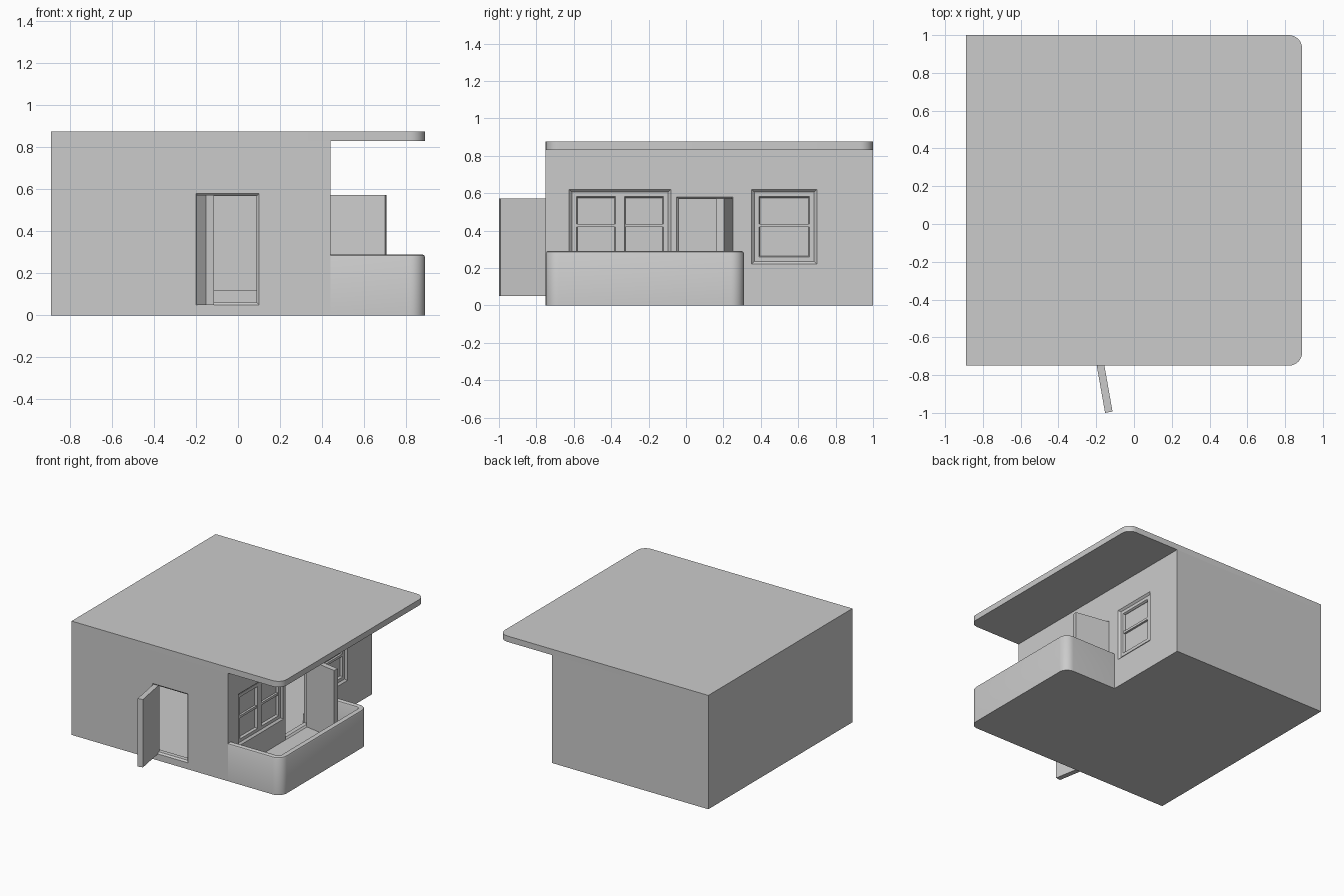
import bpy, bmesh
from math import radians, sin, cos, pi

if "Cube" in bpy.data.objects:
    bpy.data.objects.remove(bpy.data.objects["Cube"])

X0, X1, XR = -0.89, 0.44, 0.89      # house left, house right, balcony/roof right
Y0, Y1, YB = -0.75, 1.0, 0.31       # front, back, balcony back
FLOOR, CEIL, TOP, T = 0.05, 0.83, 0.875, 0.05


def finish(name, bm, smooth=False):
    bmesh.ops.recalc_face_normals(bm, faces=bm.faces)
    me = bpy.data.meshes.new(name)
    bm.to_mesh(me)
    bm.free()
    ob = bpy.data.objects.new(name, me)
    bpy.context.collection.objects.link(ob)
    if smooth:
        bpy.ops.object.select_all(action='DESELECT')
        bpy.context.view_layer.objects.active = ob
        ob.select_set(True)
        bpy.ops.object.shade_smooth_by_angle(angle=radians(30))
    return ob


def box(name, x0, x1, y0, y1, z0, z1):
    return slab(name, [(x0, y0), (x1, y0), (x1, y1), (x0, y1)], z0, z1)


def slab(name, outline, z0, z1, smooth=False):
    bm = bmesh.new()
    f = bm.faces.new([bm.verts.new((x, y, z0)) for x, y in outline])
    ext = bmesh.ops.extrude_face_region(bm, geom=[f])
    for v in ext['geom']:
        if isinstance(v, bmesh.types.BMVert):
            v.co.z = z1
    return finish(name, bm, smooth)


def loft(name, loops, closed_loop=True, smooth=False):
    """Bridge a closed cycle of point loops."""
    bm = bmesh.new()
    rows = [[bm.verts.new(p) for p in loop] for loop in loops]
    n = len(rows[0])
    for a, b in zip(rows, rows[1:] + rows[:1]):
        for i in range(n if closed_loop else n - 1):
            j = (i + 1) % n
            bm.faces.new((a[i], a[j], b[j], b[i]))
    return finish(name, bm, smooth)


def rounded_path(x0, x1, y0, y1, off=0.0, r=0.07, seg=8):
    """U-shaped path with rounded corners on the +x side, inset by off."""
    pts = [(x0, y0 + off)]
    for cy, start in ((y0 + r, -pi / 2), (y1 - r, 0)):
        for i in range(seg + 1):
            a = start + pi / 2 * i / seg
            pts.append((x1 - r + (r - off) * cos(a), cy + (r - off) * sin(a)))
    return pts + [(x0, y1 - off)]


def frame(name, axis, a0, a1, z0, z1, profile):
    """Rectangular moulding; profile holds (inset, depth) pairs."""
    loops = []
    for d, t in profile:
        rect = [(a0 + d, z0 + d), (a1 - d, z0 + d), (a1 - d, z1 - d), (a0 + d, z1 - d)]
        loops.append([(t, a, z) if axis == 'x' else (a, t, z) for a, z in rect])
    return loft(name, loops)


# Roof with rounded corners on the overhang
slab("roof", rounded_path(X0, XR, Y0, Y1), CEIL, TOP, True)

# House walls with room and openings cut out
walls = box("walls", X0, X1, Y0, Y1, 0, CEIL)
cutters = [
    box("cut_room", X0 + T, X1 - T, Y0 + T, Y1 - T, FLOOR, CEIL + 0.1),
    box("cut_front_door", -0.20, 0.10, Y0 - 0.1, Y0 + 0.1, FLOOR, 0.58),
    box("cut_side_door", X1 - 0.1, X1 + 0.1, -0.05, 0.25, FLOOR, 0.58),
    box("cut_double_window", X1 - 0.1, X1 + 0.1, -0.625, -0.08, 0.22, 0.62),
    box("cut_single_window", X1 - 0.1, X1 + 0.1, 0.35, 0.70, 0.22, 0.62),
]
bpy.context.view_layer.objects.active = walls
for c in cutters:
    m = walls.modifiers.new("cut", 'BOOLEAN')
    m.operation, m.object, m.solver = 'DIFFERENCE', c, 'EXACT'
    bpy.ops.object.modifier_apply(modifier=m.name)
    bpy.data.objects.remove(c)

# Balcony floor and parapet with softened rim
W = 0.045
slab("balcony_floor", rounded_path(X1, XR, Y0, YB, W), 0, FLOOR)
rim = [(0, 0), (0, 0.278), (0.004, 0.286), (0.012, 0.29), (W - 0.012, 0.29),
       (W - 0.004, 0.286), (W, 0.278), (W, 0)]
loft("balcony_parapet",
     [[(x, y, z) for x, y in rounded_path(X1, XR, Y0, YB, o)] for o, z in rim],
     False, True)

# Door jambs and open door leaves
jamb = [(0, 0), (0.012, 0.012), (0.012, T - 0.005), (0, T)]
frame("front_door_jamb", 'y', -0.20, 0.10, FLOOR, 0.58, [(d, Y0 + t) for d, t in jamb])
frame("side_door_jamb", 'x', -0.05, 0.25, FLOOR, 0.58, [(d, X1 - t) for d, t in jamb])
leaf = box("front_door", 0, 0.04, -0.27, 0, FLOOR, 0.572)
leaf.location, leaf.rotation_euler.z = (-0.20, -0.734, 0), radians(10)
leaf = box("side_door", 0, 0.27, -0.04, 0, FLOOR, 0.572)
leaf.location, leaf.rotation_euler.z = (0.442, 0.25, 0), radians(-10)

# Windows: chamfered casing, sashes, cross bars and glass
casing = [(0, X1), (0.015, X1 - 0.015), (0.015, X1 - T), (0, X1 - T)]
sash = [(0, X1 - 0.012), (0.024, X1 - 0.012), (0.030, X1 - 0.022),
        (0.030, X1 - 0.044), (0, X1 - 0.044)]


def window(name, y0, y1, count):
    frame(name + "_casing", 'x', y0, y1, 0.22, 0.62, casing)
    a, b = y0 + 0.015, y1 - 0.015
    w = (b - a) / count
    for i in range(count):
        s, e = a + i * w, a + (i + 1) * w
        frame(f"{name}_sash_{i}", 'x', s, e, 0.235, 0.605, sash)
        box(f"{name}_bar_{i}", X1 - 0.042, X1 - 0.014, s + 0.02, e - 0.02, 0.418, 0.436)
        box(f"{name}_glass_{i}", X1 - 0.036, X1 - 0.030, s + 0.02, e - 0.02, 0.25, 0.59)


window("double_window", -0.625, -0.08, 2)
window("single_window", 0.35, 0.70, 1)

# Interior skirting boards, broken at the doors
xi, xo, yi, yo, b = X0 + T, X1 - T, Y0 + T, Y1 - T, 0.012
for i, (a0, a1, c0, c1) in enumerate((
        (xi, xo, yo - b, yo), (xi, xi + b, yi, yo - b),
        (xi + b, -0.20, yi, yi + b), (0.10, xo, yi, yi + b),
        (xo - b, xo, yi + b, -0.05), (xo - b, xo, 0.25, yo - b))):
    box(f"skirting_{i}", a0, a1, c0, c1, FLOOR, 0.12)
